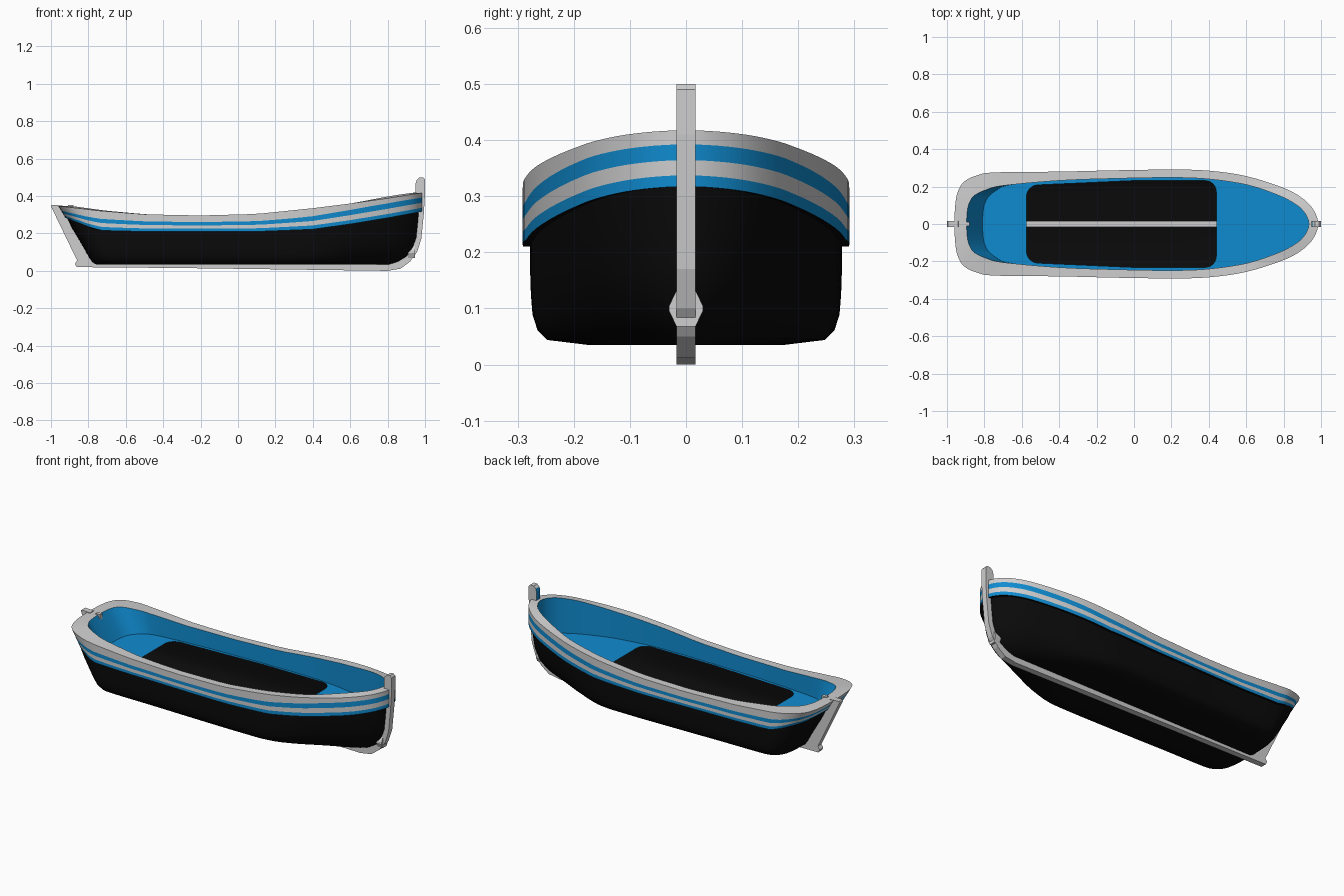
import bpy, bmesh, math
from mathutils import Vector

if "Cube" in bpy.data.objects:
    bpy.data.objects.remove(bpy.data.objects["Cube"])


def mat(name, c):
    m = bpy.data.materials.new(name)
    m.diffuse_color = (*c, 1)
    m.use_nodes = True
    m.node_tree.nodes["Principled BSDF"].inputs["Base Color"].default_value = m.diffuse_color
    return m


WHITE = mat("light_grey", (0.62, 0.62, 0.62))
BLUE = mat("blue", (0.005, 0.26, 0.63))
BLACK = mat("black", (0.003, 0.003, 0.003))
MATS = [WHITE, BLUE, BLACK]


def finish(name, bm, mats=MATS, angle=None):
    bmesh.ops.recalc_face_normals(bm, faces=bm.faces[:])
    me = bpy.data.meshes.new(name)
    bm.to_mesh(me)
    bm.free()
    ob = bpy.data.objects.new(name, me)
    bpy.context.collection.objects.link(ob)
    for m in mats:
        me.materials.append(m)
    if angle:
        bpy.ops.object.select_all(action='DESELECT')
        ob.select_set(True)
        bpy.context.view_layer.objects.active = ob
        bpy.ops.object.shade_smooth_by_angle(angle=math.radians(angle))
    return ob


def lerp(a, b, t):
    return a + (b - a) * t


def smooth(t):
    t = max(0, min(1, t))
    return t * t * (3 - 2 * t)


def table(pts, x):
    if x <= pts[0][0]:
        return pts[0][1]
    for (x0, y0), (x1, y1) in zip(pts, pts[1:]):
        if x <= x1:
            return lerp(y0, y1, (x - x0) / (x1 - x0))
    return pts[-1][1]


def spline(pts, n=4):
    # Catmull-Rom through half-outline points, mirrored at both ends
    p = [Vector(q) for q in pts]
    ext = [Vector((p[1].x, -p[1].y))] + p + [Vector((p[-2].x, -p[-2].y))]
    out = []
    for i in range(1, len(ext) - 2):
        a, b, c, d = ext[i - 1:i + 3]
        for k in range(n):
            t = k / n
            out.append(0.5 * (2 * b + (c - a) * t + (2 * a - 5 * b + 4 * c - d) * t * t
                              + (3 * b - a - 3 * c + d) * t ** 3))
    return out + [p[-1]]


# Plan outlines of the rail, stern to bow, one side
OUTER = spline([(-.96, 0), (-.956, .1), (-.943, .17), (-.91, .225), (-.84, .26), (-.74, .276),
                (-.4, .28), (-.1, .287), (.2, .291), (.4, .285), (.6, .256), (.8, .193),
                (.9, .138), (.96, .075), (.985, 0)])
INNER = spline([(-.895, 0), (-.89, .08), (-.875, .125), (-.85, .155), (-.79, .183), (-.7, .205),
                (-.4, .232), (-.1, .243), (.2, .248), (.4, .24), (.6, .21), (.75, .162),
                (.84, .12), (.905, .07), (.935, 0)])
TOP = [(-.96, .347), (-.84, .333), (-.75, .322), (-.5, .302), (-.2, .296), (.1, .304),
       (.4, .335), (.6, .36), (.8, .388), (1, .42)]
BOT = [(-.96, .283), (-.91, .262), (-.84, .235), (-.75, .216), (-.5, .21), (.1, .21),
       (.4, .222), (.6, .25), (.8, .283), (1, .32)]
DECK_Z = 0.205


def rake(x):
    return 0.6 * smooth((-.65 - x) / .28)


def full(half):
    # close a half ring by mirroring it across y
    return half + [Vector((v.x, -v.y, v.z)) for v in half[-2:0:-1]]


def loft(bm, rings, mat_ids):
    rows = [[bm.verts.new(v) for v in r] for r in rings]
    n = len(rows[0])
    for a, b, m in zip(rows, rows[1:], mat_ids):
        for i in range(n):
            j = (i + 1) % n
            bm.faces.new((a[i], a[j], b[j], b[i])).material_index = m


def band_ring(k):
    # k-th stripe edge on the outer side, 0 = rail top, 4 = lower edge
    out = []
    for p in OUTER:
        zt, zb = table(TOP, p.x), table(BOT, p.x)
        s = smooth((p.x - .2) / .7)
        f = (0, lerp(.41, .25, s), lerp(.62, .53, s), lerp(.82, .8, s), 1)[k]
        z = lerp(zt, zb, f)
        out.append(Vector((p.x + rake(p.x) * (zt - z), p.y, z)))
    return full(out)


def inner_ring(z=None):
    out = []
    for p, o in zip(INNER, OUTER):
        zt = table(TOP, o.x)
        zz = zt if z is None else z
        out.append(Vector((p.x + rake(o.x) * (zt - zz), p.y, zz)))
    return full(out)


def hull_ring(f, xs, xb, ky, c):
    out = []
    for p in OUTER:
        x, y = p.x, p.y * ky * (1 - c * smooth((p.x - .3) / .65))
        if x < -.6:
            x = -.6 + (x + .6) * (xs + .6) / (-.36)
        if x > .4:
            x = .4 + (x - .4) * (xb - .4) / .585
        out.append(Vector((x, y, lerp(.035, table(BOT, p.x), f))))
    return full(out)


# Hull shell
LEVELS = [(1, -.915, .968, .955, 0), (.75, -.883, .962, .955, .06), (.5, -.846, .955, .95, .14),
          (.3, -.817, .935, .94, .24), (.15, -.797, .905, .91, .36), (.05, -.78, .86, .85, .45),
          (0, -.76, .82, .6, .5), (0, -.76, .82, 0, .5)]
bm = bmesh.new()
hull_rings = [hull_ring(*l) for l in LEVELS]
loft(bm, hull_rings, [0] * 7)
bmesh.ops.remove_doubles(bm, verts=bm.verts[:], dist=1e-5)
finish("hull", bm, [BLACK], 40)

# Rail, painted bands and inner bulwark
bm = bmesh.new()
loft(bm, [inner_ring(DECK_Z), inner_ring()] + [band_ring(k) for k in range(5)] + [hull_rings[0]],
     [1, 0, 0, 1, 0, 1, 2])
finish("rail_and_bands", bm, MATS, 35)

# Deck with rounded hatch opening
hole = []
R = .06
for cx, sx, sy in ((.44 - R, 1, 1), (-.575 + R, -1, 1), (-.575 + R, -1, -1), (.44 - R, 1, -1)):
    arc = []
    for k in range(7):
        a = math.pi / 2 * k / 6
        x = cx + sx * R * math.cos(a)
        hw = .232 - .045 * max(0, -x)
        arc.append((x, sy * (hw - R + R * math.sin(a))))
    hole += arc if sx * sy > 0 else arc[::-1]
    if sx * sy > 0:
        hole.append((0, sy * .232))
bm = bmesh.new()
for loop in (inner_ring(DECK_Z), [Vector((x, y, DECK_Z)) for x, y in hole]):
    vs = [bm.verts.new(v) for v in loop]
    for i, v in enumerate(vs):
        bm.edges.new((v, vs[(i + 1) % len(vs)]))
bmesh.ops.triangle_fill(bm, use_beauty=True, use_dissolve=False, edges=bm.edges[:],
                        normal=(0, 0, 1))
finish("deck", bm, [BLUE])


def prism(bm, a, b):
    # join two matching polygons into a solid
    va, vb = [bm.verts.new(v) for v in a], [bm.verts.new(v) for v in b]
    bm.faces.new(va)
    bm.faces.new(vb[::-1])
    for i in range(len(va)):
        j = (i + 1) % len(va)
        bm.faces.new((va[j], va[i], vb[i], vb[j]))


# Keel, stem and stern post in one side profile
PROFILE = [(1, .49), (1, .41), (.993, .3), (.98, .17), (.957, .1), (.92, .05), (.87, .012), (.8, 0),
           (-.3, .015), (-.862, .02), (-.872, .038), (-.86, .055), (-1, .345), (-.995, .352),
           (-.94, .35), (-.92, .3), (-.775, .045), (.8, .045), (.86, .062), (.915, .1),
           (.94, .17), (.955, .3), (.958, .4), (.95, .42), (.95, .47), (.955, .485), (.968, .498),
           (.99, .5)]
bm = bmesh.new()
W = .017
prism(bm, [(x, -W, z) for x, z in PROFILE], [(x, W, z) for x, z in PROFILE])
bmesh.ops.recalc_face_normals(bm, faces=bm.faces[:])
for f in bm.faces:
    if f.normal.x < -.9 and f.calc_center_median().z > .4:
        f.material_index = 1
finish("keel_and_stem", bm, MATS)

# Small cheek pieces on the stem foot
cheek = [(.017, .068), (.03, .095), (.03, .105), (.017, .132)]
cheek += [(-y, z) for y, z in cheek[::-1]]
bm = bmesh.new()
prism(bm, [(.91, y, z) for y, z in cheek], [(.945, y, z) for y, z in cheek])
finish("stem_cheeks", bm, [WHITE])

# Stern cleat inside the rail
bm = bmesh.new()
sq = [(-.01, .31), (.01, .31), (.01, .352), (-.01, .352)]
prism(bm, [(-.91, y, z) for y, z in sq], [(-.88, y, z) for y, z in sq])
finish("stern_cleat", bm, [WHITE])
